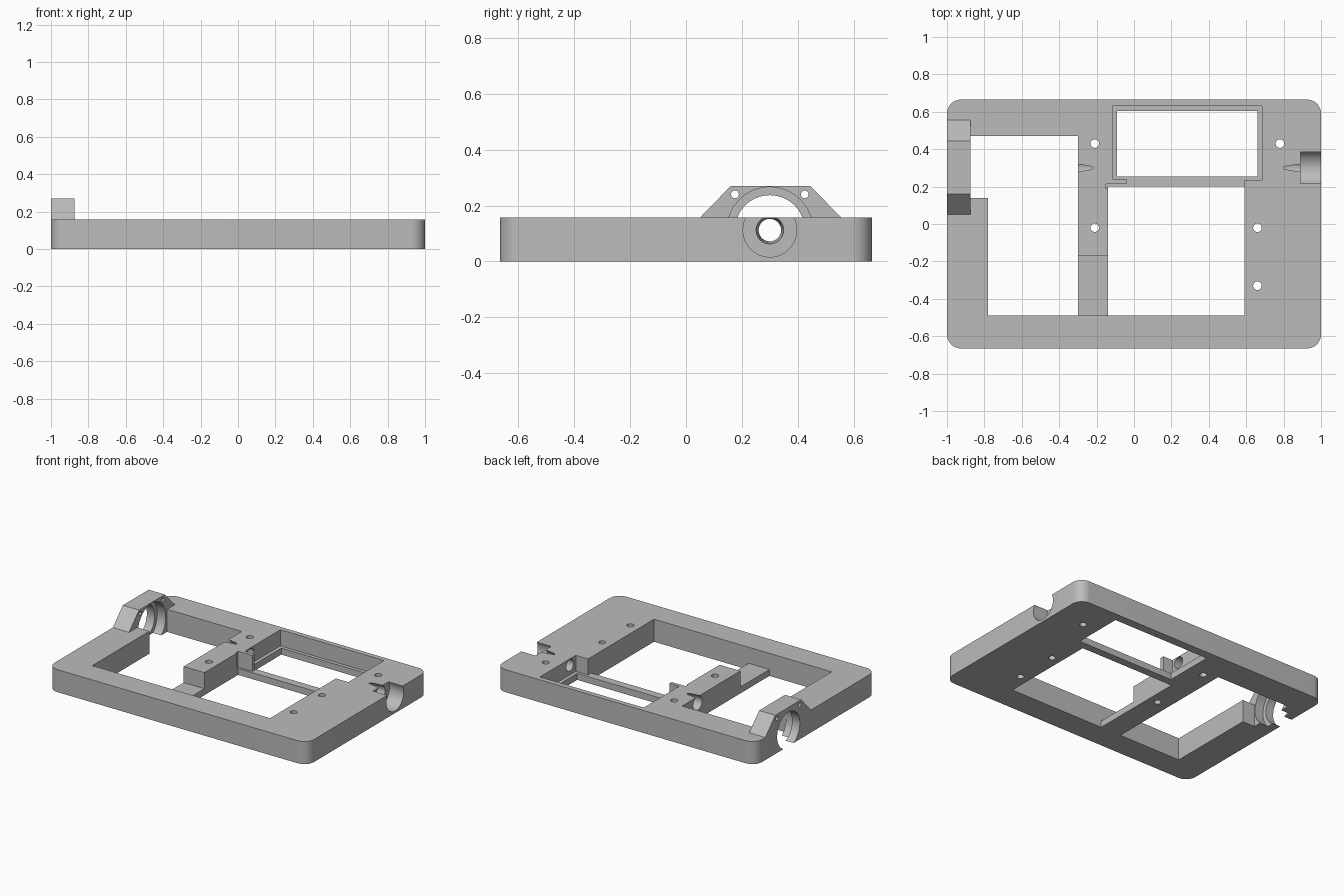
import bpy, bmesh, math
from mathutils import Vector

if "Cube" in bpy.data.objects:
    bpy.data.objects.remove(bpy.data.objects["Cube"])

TOP = 0.157      # frame thickness
LOW = 0.045      # height of the lowered ledges
AXIS_Y, AXIS_Z = 0.30, 0.112   # axis of the side bores

grey = bpy.data.materials.new("grey plastic")
grey.diffuse_color = (0.5, 0.5, 0.5, 1)
grey.use_nodes = True
grey.node_tree.nodes["Principled BSDF"].inputs["Base Color"].default_value = grey.diffuse_color


def prism(name, points, direction):
    """Solid made by sweeping a closed 3D outline along a direction."""
    bm = bmesh.new()
    face = bm.faces.new([bm.verts.new(p) for p in points])
    ext = bmesh.ops.extrude_face_region(bm, geom=[face])
    moved = [g for g in ext["geom"] if isinstance(g, bmesh.types.BMVert)]
    bmesh.ops.translate(bm, verts=moved, vec=Vector(direction))
    bmesh.ops.recalc_face_normals(bm, faces=bm.faces[:])
    mesh = bpy.data.meshes.new(name)
    bm.to_mesh(mesh)
    bm.free()
    mesh.materials.append(grey)
    obj = bpy.data.objects.new(name, mesh)
    bpy.context.collection.objects.link(obj)
    return obj


def slab(name, outline, z0, z1):
    return prism(name, [(x, y, z0) for x, y in outline], (0, 0, z1 - z0))


def box(name, x0, x1, y0, y1, z0, z1):
    return slab(name, [(x0, y0), (x1, y0), (x1, y1), (x0, y1)], z0, z1)


def bore(name, x0, x1, r0, r1, y=AXIS_Y, z=AXIS_Z, n=64):
    """Round, optionally tapered, bore along x."""
    bm = bmesh.new()
    rings = [[bm.verts.new((x, y + r * math.cos(2 * math.pi * i / n),
                            z + r * math.sin(2 * math.pi * i / n))) for i in range(n)]
             for x, r in ((x0, r0), (x1, r1))]
    for ring in rings:
        bm.faces.new(ring)
    for i in range(n):
        j = (i + 1) % n
        bm.faces.new((rings[0][i], rings[0][j], rings[1][j], rings[1][i]))
    bmesh.ops.recalc_face_normals(bm, faces=bm.faces[:])
    mesh = bpy.data.meshes.new(name)
    bm.to_mesh(mesh)
    bm.free()
    mesh.materials.append(grey)
    obj = bpy.data.objects.new(name, mesh)
    bpy.context.collection.objects.link(obj)
    return obj


def combine(target, tool, operation="DIFFERENCE"):
    mod = target.modifiers.new("combine", "BOOLEAN")
    mod.object, mod.operation, mod.solver = tool, operation, "EXACT"
    bpy.context.view_layer.objects.active = target
    bpy.ops.object.modifier_apply(modifier=mod.name)
    bpy.data.objects.remove(tool, do_unlink=True)


# Rounded base plate
R, HX, HY = 0.075, 1.0, 0.665
outline = []
for k, (sx, sy) in enumerate(((1, 1), (-1, 1), (-1, -1), (1, -1))):
    for i in range(13):
        a = math.pi / 2 * (k + i / 12)
        outline.append((sx * (HX - R) + R * math.cos(a), sy * (HY - R) + R * math.sin(a)))
frame = slab("frame", outline, 0, TOP)

# Raised bracket on the left edge
profile = [(0.05, TOP), (0.05, 0.1), (0.555, 0.1), (0.555, TOP), (0.445, 0.27), (0.16, 0.27)]
combine(frame, prism("bracket", [(-1, y, z) for y, z in profile], (0.125, 0, 0)), "UNION")

# Left opening, wider next to the bracket
combine(frame, slab("left_opening", [(-0.78, -0.49), (-0.30, -0.49), (-0.30, 0.47),
                                     (-0.875, 0.47), (-0.875, 0.14), (-0.78, 0.14)], -0.1, 0.5))
# Right opening and the display window
combine(frame, box("right_opening", -0.14, 0.59, -0.49, 0.20, -0.1, 0.5))
combine(frame, box("window", -0.09, 0.66, 0.255, 0.605, -0.1, 0.5))
# Ledge around the window, open to the right opening, leaving a small tab
combine(frame, slab("window_ledge", [(-0.115, 0.24), (-0.04, 0.24), (-0.04, 0.215), (-0.15, 0.215),
                                     (-0.15, 0.19), (0.59, 0.19), (0.59, 0.235), (0.685, 0.235),
                                     (0.685, 0.63), (-0.115, 0.63)], LOW, 0.5))
# Lowered front part of the middle bar
combine(frame, box("bar_step", -0.31, -0.13, -0.49, -0.17, LOW, 0.5))

# Bracket bore with its inner seat, and the two fixing holes
combine(frame, bore("bracket_bore", -1.1, -0.8, 0.125, 0.125))
combine(frame, bore("bracket_seat", -0.94, -0.86, 0.154, 0.154))
for y in (0.175, 0.425):
    combine(frame, bore("bracket_hole", -1.1, -0.8, 0.014, 0.014, y, 0.24, 20))

# Round seat on the right edge, tapered bores in the right side and the middle bar
combine(frame, bore("right_seat", 0.89, 1.1, 0.096, 0.096))
combine(frame, bore("right_bore", 0.67, 0.90, 0.0395, 0.0495))
combine(frame, bore("bar_bore", -0.31, -0.10, 0.0495, 0.0395))

# Vertical screw holes
for cx, cy in ((-0.21, 0.43), (0.78, 0.43), (-0.21, -0.02), (0.66, -0.02), (0.66, -0.33)):
    ring = [(cx + 0.023 * math.cos(math.pi * i / 12), cy + 0.023 * math.sin(math.pi * i / 12))
            for i in range(24)]
    combine(frame, slab("screw_hole", ring, -0.1, 0.5))

# Smooth curves, sharp edges
bpy.ops.object.select_all(action="DESELECT")
frame.select_set(True)
bpy.context.view_layer.objects.active = frame
bpy.ops.object.shade_smooth_by_angle(angle=math.radians(30))
